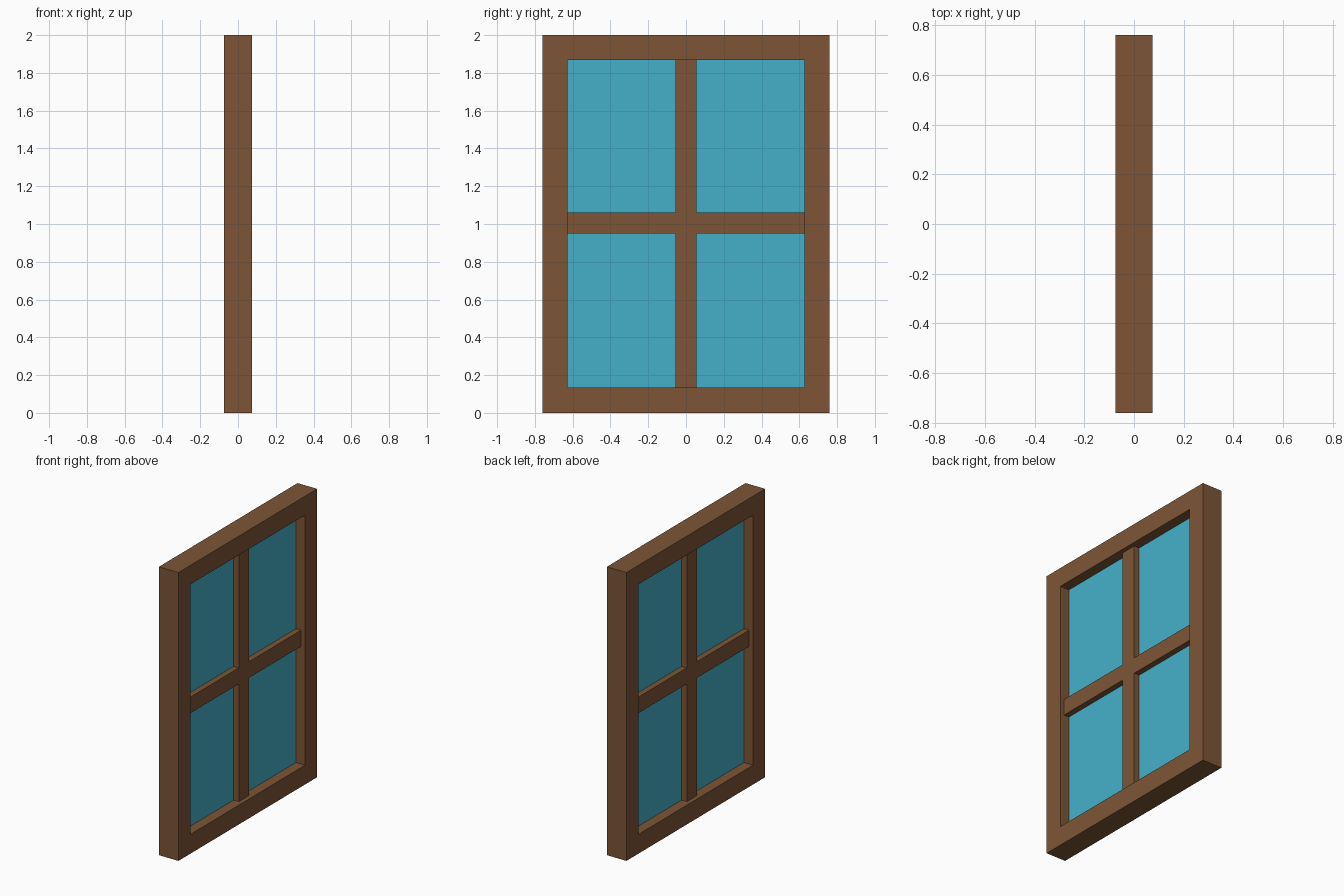
import bpy
import bmesh
from mathutils import Matrix, Vector

if "Cube" in bpy.data.objects:
    bpy.data.objects.remove(bpy.data.objects["Cube"])

# Overall sizes: frame half depth / half width / height, opening and bars
D, W, H = 0.075, 0.76, 2.0
OPEN_Y, OPEN_LO, OPEN_HI = 0.628, 0.134, 1.868
BAR_D, BAR_Y, BAR_LO, BAR_HI = 0.045, 0.056, 0.95, 1.062
GLASS_D = 0.005


def material(name, color):
    mat = bpy.data.materials.new(name)
    mat.diffuse_color = color
    mat.use_nodes = True
    mat.node_tree.nodes["Principled BSDF"].inputs["Base Color"].default_value = mat.diffuse_color
    return mat


wood = material("wood", (0.205, 0.091, 0.037, 1))
glass = material("glass", (0.06, 0.434, 0.584, 1))


def box(name, half_depth, y0, y1, z0, z1, mat):
    """Box centred on x = 0, spanning y0..y1 and z0..z1."""
    size = Vector((2 * half_depth, y1 - y0, z1 - z0))
    mesh = bpy.data.meshes.new(name)
    bm = bmesh.new()
    bmesh.ops.create_cube(bm, size=1, matrix=Matrix.Diagonal(size.to_4d()))
    bm.to_mesh(mesh)
    bm.free()
    mesh.materials.append(mat)
    obj = bpy.data.objects.new(name, mesh)
    obj.location = (0, (y0 + y1) / 2, (z0 + z1) / 2)
    bpy.context.collection.objects.link(obj)
    return obj


# Outer frame rails and the central upright bar
box("bottom_rail", D, -W, W, 0, OPEN_LO, wood)
box("top_rail", D, -OPEN_Y, OPEN_Y, OPEN_HI, H, wood)
box("vertical_bar", BAR_D, -BAR_Y, BAR_Y, OPEN_LO, OPEN_HI, wood)

# Stiles, cross bars and panes on each side of the upright bar
for side, s in (("left", -1), ("right", 1)):
    y0, y1 = sorted((s * OPEN_Y, s * W))
    box(f"{side}_stile", D, y0, y1, OPEN_LO, H, wood)
    y0, y1 = sorted((s * BAR_Y, s * OPEN_Y))
    box(f"{side}_cross_bar", BAR_D, y0, y1, BAR_LO, BAR_HI, wood)
    box(f"{side}_lower_pane", GLASS_D, y0, y1, OPEN_LO, BAR_LO, glass)
    box(f"{side}_upper_pane", GLASS_D, y0, y1, BAR_HI, OPEN_HI, glass)
